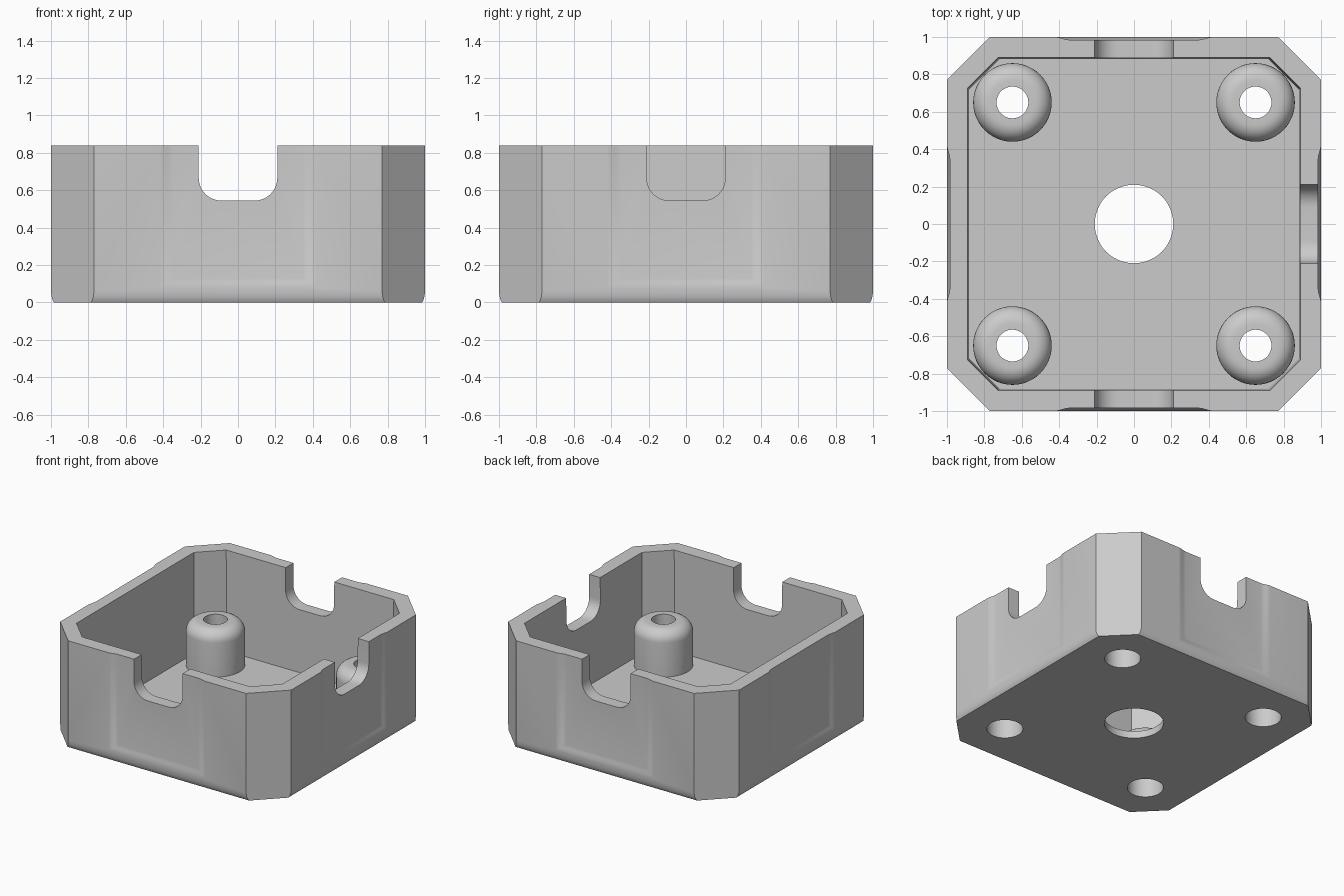
import bpy, bmesh, math
from mathutils import Matrix, Vector

if "Cube" in bpy.data.objects:
    bpy.data.objects.remove(bpy.data.objects["Cube"])

HEIGHT, FLOOR, SEG = 0.84, 0.055, 48

grey = bpy.data.materials.new("warm_grey")
grey.diffuse_color = (0.6, 0.6, 0.6, 1)
grey.use_nodes = True
grey.node_tree.nodes["Principled BSDF"].inputs["Base Color"].default_value = grey.diffuse_color


def loft(name, rings, caps=True, closed=False):
    """Skin a list of equal-length point rings into one object."""
    bm = bmesh.new()
    vs = [[bm.verts.new(p) for p in ring] for ring in rings]
    n = len(vs[0])
    pairs = list(zip(vs, vs[1:])) + ([(vs[-1], vs[0])] if closed else [])
    for a, b in pairs:
        for i in range(n):
            j = (i + 1) % n
            bm.faces.new((a[i], a[j], b[j], b[i]))
    if caps and not closed:
        bm.faces.new(vs[0][::-1])
        bm.faces.new(vs[-1])
    bmesh.ops.recalc_face_normals(bm, faces=bm.faces)
    me = bpy.data.meshes.new(name)
    bm.to_mesh(me)
    bm.free()
    me.materials.append(grey)
    ob = bpy.data.objects.new(name, me)
    bpy.context.collection.objects.link(ob)
    return ob


def activate(ob):
    bpy.ops.object.select_all(action='DESELECT')
    ob.select_set(True)
    bpy.context.view_layer.objects.active = ob


def cut(target, cutter):
    mod = target.modifiers.new("cut", 'BOOLEAN')
    mod.operation, mod.solver, mod.object = 'DIFFERENCE', 'EXACT', cutter
    activate(target)
    bpy.ops.object.modifier_apply(modifier=mod.name)
    bpy.data.objects.remove(cutter)


def octagon(a, s, z):
    """Square of half width a whose corners are cut along |x|+|y| = s."""
    c = s - a
    return [(a, -c, z), (a, c, z), (c, a, z), (-c, a, z),
            (-a, c, z), (-a, -c, z), (-c, -a, z), (c, -a, z)]


def circle(r, z, x=0, y=0):
    return [(x + r * math.cos(2 * math.pi * i / SEG),
             y + r * math.sin(2 * math.pi * i / SEG), z) for i in range(SEG)]


def turned(points, angle):
    m = Matrix.Rotation(angle, 3, 'Z')
    return [m @ Vector(p) for p in points]


# Outer body with softly rounded bottom edge
body = loft("housing", [octagon(a, 1.77, z) for a, z in
                        ((0.984, 0), (0.991, 0.012), (0.997, 0.032),
                         (1, 0.06), (1, HEIGHT))])

# Cavity with a slight draft
cut(body, loft("cavity_cutter", [octagon(0.882, 1.6, FLOOR),
                                 octagon(0.89, 1.615, HEIGHT),
                                 octagon(0.89, 1.615, HEIGHT + 0.1)]))

# Shallow panels on all four sides
for k in range(4):
    rings = []
    for half, depth in ((0.42, -0.05), (0.42, 0), (0.405, 0.002),
                        (0.385, 0.0075), (0.365, 0.013), (0.35, 0.015)):
        low, y = 0.08 + 0.7 * (0.42 - half), -1 + depth
        rings.append(turned([(-half, y, low), (half, y, low),
                             (half, y, 1), (-half, y, 1)], k * math.pi / 2))
    cut(body, loft("panel_cutter", rings))

# Round-bottomed cable notches: front, right, back
W, BOTTOM, R = 0.21, 0.545, 0.12
shape = [(-W, 1.0)]
for side, start in ((-1, math.pi), (1, 1.5 * math.pi)):
    for i in range(11):
        t = start + i * math.pi / 20
        shape.append((side * (W - R) + R * math.cos(t),
                      BOTTOM + R + R * math.sin(t)))
shape.append((W, 1.0))
for k in range(3):
    cut(body, loft("notch_cutter",
                   [turned([(x, y, z) for x, z in shape], k * math.pi / 2)
                    for y in (-1.1, -0.8)]))

# Central opening and screw holes through the floor
holes = [(0, 0, 0.21)] + [(x, y, 0.128) for x in (-0.65, 0.65) for y in (-0.65, 0.65)]
for x, y, r in holes:
    cut(body, loft("hole_cutter", [circle(r, -0.1, x, y), circle(r, 0.2, x, y)]))

# Hollow screw posts with rounded tops and a counterbore below
profile = [(0.128, FLOOR), (0.21, FLOOR)]
profile += [(0.12 + 0.09 * math.cos(t), 0.32 + 0.09 * math.sin(t))
            for t in (i * math.pi / 16 for i in range(9))]
profile += [(0.085, 0.41), (0.085, 0.25), (0.128, 0.25)]
posts = [loft("screw_post", [circle(r, z, x, y) for r, z in profile], closed=True)
         for x, y, _ in holes[1:]]

for ob in [body] + posts:
    activate(ob)
    bpy.ops.object.shade_smooth_by_angle(angle=math.radians(30))
